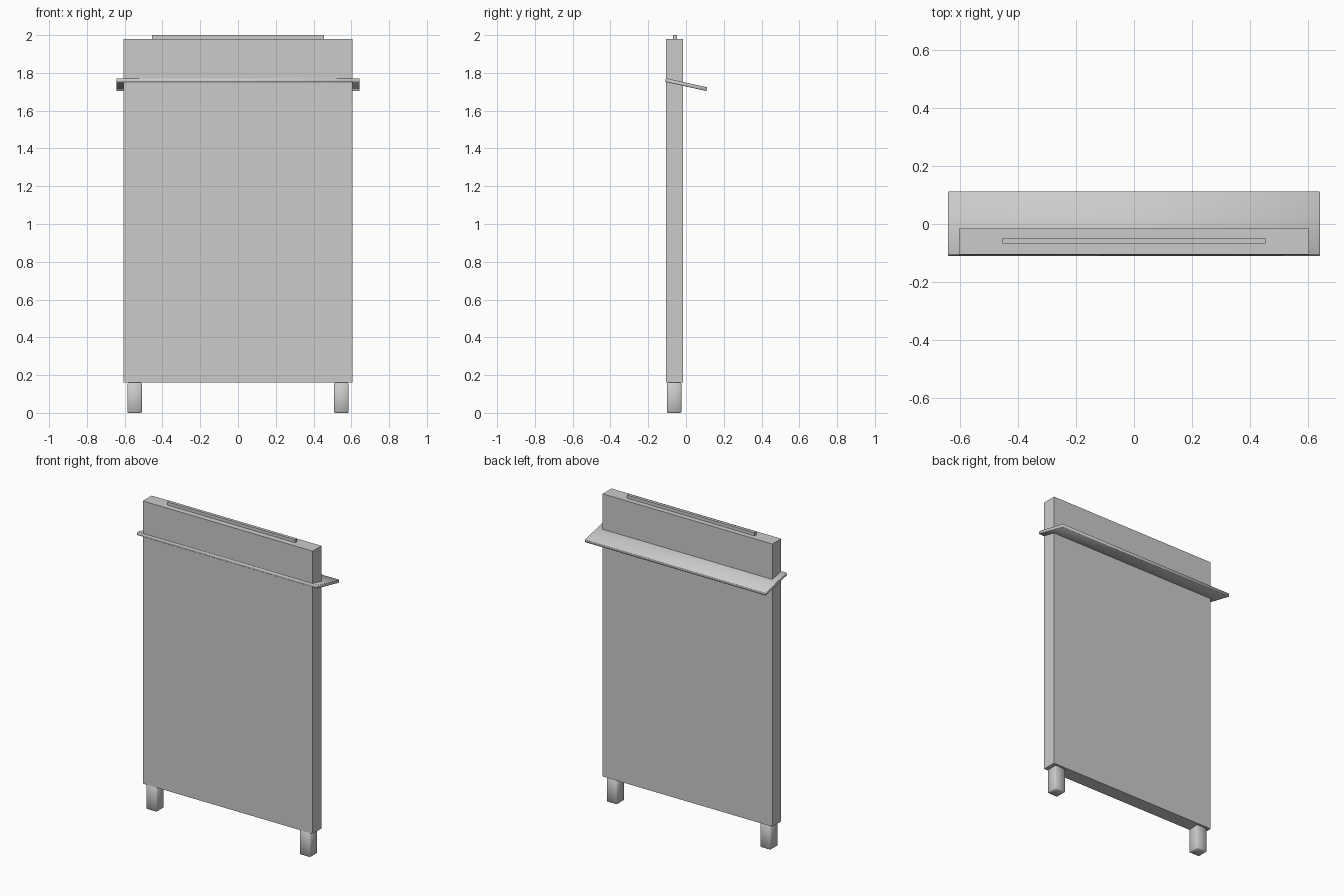
import bpy
import math

if "Cube" in bpy.data.objects:
    bpy.data.objects.remove(bpy.data.objects["Cube"])


def box(name, center, size, tilt=0.0, bevel=0.0):
    """Box of a given size, optionally tilted about x with small rounded edges."""
    bpy.ops.mesh.primitive_cube_add(size=1, location=center)
    ob = bpy.context.object
    ob.name = name
    ob.scale = size
    bpy.ops.object.transform_apply(location=False, rotation=False, scale=True)
    ob.rotation_euler.x = tilt
    if bevel:
        mod = ob.modifiers.new("soft_edges", 'BEVEL')
        mod.width = bevel
        mod.segments = 1
        bpy.ops.object.shade_smooth()
    return ob


# Main upright panel
box("panel", (0, -0.06, 1.07), (1.21, 0.09, 1.82))

# Thin strip along the top edge
box("top_strip", (0, -0.058, 1.985), (0.91, 0.02, 0.03))

# Sloping ledge that passes through the panel and drops towards the back
box("sloped_ledge", (0, 0.001, 1.738), (1.286, 0.224, 0.02),
    tilt=math.radians(-12.5), bevel=0.002)

# Pair of short feet
for side, label in ((-1, "left"), (1, "right")):
    box(label + "_foot", (side * 0.547, -0.0625, 0.08), (0.075, 0.075, 0.16),
        bevel=0.004)
